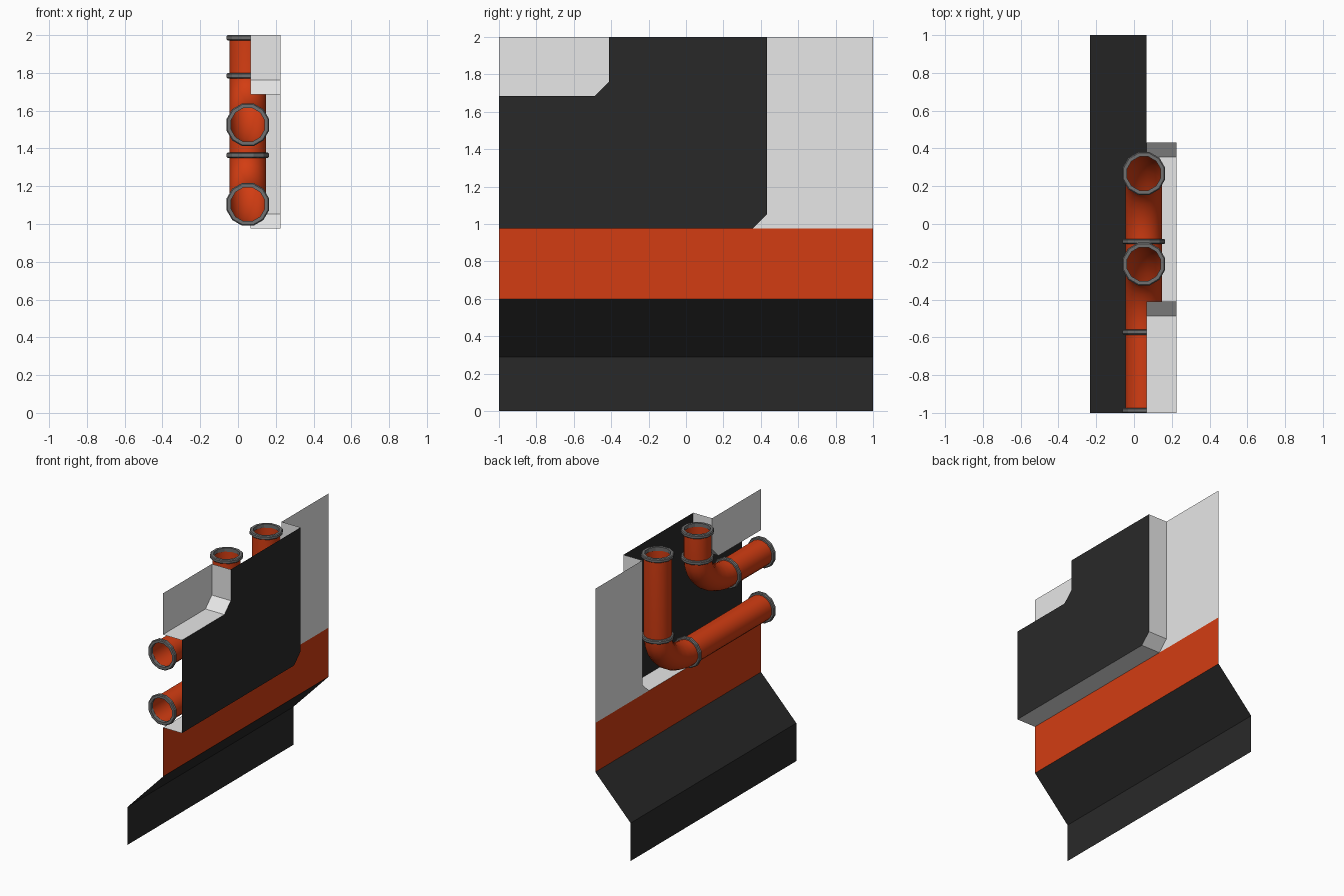
import bpy, bmesh, math
from mathutils import Vector

cube = bpy.data.objects.get("Cube")
if cube:
    bpy.data.objects.remove(cube, do_unlink=True)


def material(name, rgb):
    m = bpy.data.materials.new(name)
    m.use_nodes = True
    m.diffuse_color = (*rgb, 1)
    m.node_tree.nodes["Principled BSDF"].inputs["Base Color"].default_value = (*rgb, 1)
    return m


LIGHT = material("light grey", (0.8, 0.8, 0.8))
DARK = material("charcoal", (0.022, 0.022, 0.022))
ORANGE = material("orange", (0.65, 0.046, 0.006))
STEEL = material("steel grey", (0.16, 0.16, 0.16))


def mesh_object(name, faces, mat, smooth=False):
    """Make an object from a list of faces given as point lists."""
    bm = bmesh.new()
    for pts in faces:
        bm.faces.new([bm.verts.new(p) for p in pts])
    bmesh.ops.remove_doubles(bm, verts=bm.verts, dist=1e-5)
    mesh = bpy.data.meshes.new(name)
    bm.to_mesh(mesh)
    bm.free()
    mesh.materials.append(mat)
    ob = bpy.data.objects.new(name, mesh)
    bpy.context.collection.objects.link(ob)
    if smooth:
        bpy.ops.object.select_all(action='DESELECT')
        ob.select_set(True)
        bpy.context.view_layer.objects.active = ob
        bpy.ops.object.shade_smooth_by_angle(angle=math.radians(40))
    return ob


def flat(x, outline):
    """Polygon in the y-z plane, facing the room side (-x)."""
    return [(x, y, z) for y, z in reversed(outline)]


def strip(a, b):
    """Full-length quad between two (x, z) profile points."""
    return [(a[0], -1, a[1]), (a[0], 1, a[1]), (b[0], 1, b[1]), (b[0], -1, b[1])]


WALL, BACK, SKIRT = 0.066, 0.226, -0.232

# Recess outline: lower run and upper step, both with chamfered corners
lower = [(-1, 0.975), (0.355, 0.975), (0.432, 1.052), (0.432, 2)]
upper = [(-0.41, 2), (-0.41, 1.762), (-0.487, 1.685), (-1, 1.685)]

mesh_object("recess_back", [flat(BACK, lower + upper)], DARK)
mesh_object("recess_sides",
            [[(WALL, *a), (BACK, *a), (BACK, *b), (WALL, *b)]
             for run in (lower, upper) for a, b in zip(run, run[1:])], LIGHT)

# Flat wall on both sides of the recess
mesh_object("wall_upper_front", [flat(WALL, upper + [(-1, 2)])], LIGHT)
mesh_object("wall_upper_back", [flat(WALL, [lower[1], (1, 0.975), (1, 2)] + lower[:1:-1])], LIGHT)

# Lower wall band and sloping skirt
mesh_object("wall_band", [strip((WALL, 0.6), (WALL, 0.975))], ORANGE)
mesh_object("skirt", [strip((SKIRT, 0.29), (WALL, 0.6)), strip((SKIRT, 0), (SKIRT, 0.29))], DARK)

SIDES = 16
PIPE_X, PIPE_R, RING_R, RING_T = 0.052, 0.098, 0.117, 0.028
BEND_Y, BEND_Z = 0.36, 0.26


def circle(centre, direction, radius, sides):
    """Ring of points around a direction lying in the y-z plane."""
    side = Vector((1, 0, 0))
    other = direction.cross(side)
    steps = [math.tau * (i + 0.5) / sides for i in range(sides)]
    return [centre + radius * (math.cos(t) * side + math.sin(t) * other) for t in steps]


def loft(loops):
    n = len(loops[0])
    return [[a[i], a[(i + 1) % n], b[(i + 1) % n], b[i]]
            for a, b in zip(loops, loops[1:]) for i in range(n)]


def collar(name, centre, direction):
    """Flat-sided pipe ring: outer wall, two faces and inner wall."""
    h, inner = RING_T / 2, PIPE_R - 0.006
    section = [(-h, inner), (-h, RING_R - 0.006), (-h * 0.6, RING_R), (h * 0.6, RING_R),
               (h, RING_R - 0.006), (h, inner), (-h, inner)]
    loops = [circle(centre + direction * d, direction, r, 12) for d, r in section]
    mesh_object(name, loft(loops), STEEL)


# Two open pipes that enter at the front, bend and leave at the top
ALONG, UP = Vector((0, 1, 0)), Vector((0, 0, 1))
for name, y, z in (("lower", 0.267, 1.104), ("upper", -0.212, 1.525)):
    path = [(Vector((PIPE_X, -0.995, z)), ALONG)]
    for i in range(9):
        t = math.pi / 2 * i / 8
        point = Vector((PIPE_X, y - BEND_Y + BEND_Y * math.sin(t), z + BEND_Z * (1 - math.cos(t))))
        path.append((point, (ALONG * BEND_Y * math.cos(t) + UP * BEND_Z * math.sin(t)).normalized()))
    path.append((Vector((PIPE_X, y, 1.995)), UP))
    mesh_object(name + "_pipe", loft([circle(p, d, PIPE_R, SIDES) for p, d in path]), ORANGE, True)

    h = RING_T / 2
    collar(name + "_front_collar", Vector((PIPE_X, -1 + h, z)), ALONG)
    collar(name + "_bend_collar_front", Vector((PIPE_X, y - BEND_Y, z)), ALONG)
    collar(name + "_bend_collar_top", Vector((PIPE_X, y, z + BEND_Z)), UP)
    collar(name + "_top_collar", Vector((PIPE_X, y, 2 - h)), UP)
